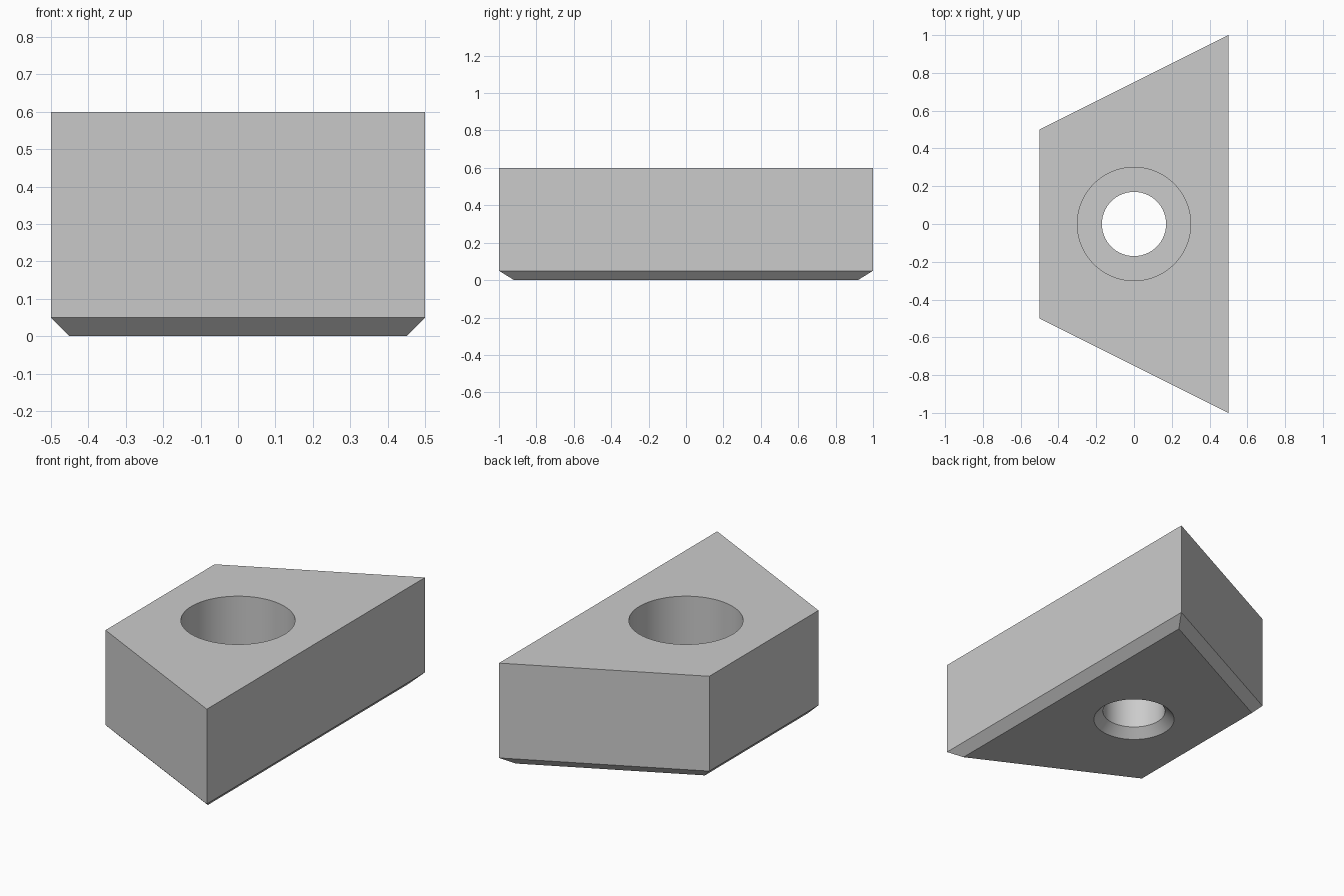
import bpy
import bmesh
from math import cos, sin, tau, radians

cube = bpy.data.objects.get("Cube")
if cube:
    bpy.data.objects.remove(cube, do_unlink=True)

HEIGHT, CHAMFER, SEGMENTS = 0.6, 0.05, 96

# Single grey finish
grey = bpy.data.materials.new("Plain grey")
grey.use_nodes = True
grey.diffuse_color = (0.6, 0.6, 0.6, 1)
grey.node_tree.nodes["Principled BSDF"].inputs["Base Color"].default_value = grey.diffuse_color


def make_object(name, bm):
    bmesh.ops.recalc_face_normals(bm, faces=bm.faces)
    mesh = bpy.data.meshes.new(name)
    bm.to_mesh(mesh)
    bm.free()
    mesh.materials.append(grey)
    obj = bpy.data.objects.new(name, mesh)
    bpy.context.collection.objects.link(obj)
    return obj


# Trapezoid block, extruded up, with a chamfer round its bottom edge
bm = bmesh.new()
outline = [(-0.5, -0.5), (0.5, -1), (0.5, 1), (-0.5, 0.5)]
base = bm.faces.new([bm.verts.new((x, y, 0)) for x, y in outline])
extruded = bmesh.ops.extrude_face_region(bm, geom=[base], use_keep_orig=True)["geom"]
top_verts = [g for g in extruded if isinstance(g, bmesh.types.BMVert)]
bmesh.ops.translate(bm, verts=top_verts, vec=(0, 0, HEIGHT))
bmesh.ops.recalc_face_normals(bm, faces=bm.faces)
bottom_edges = [e for e in bm.edges if all(v.co.z < 0.001 for v in e.verts)]
bmesh.ops.bevel(bm, geom=bottom_edges, offset=CHAMFER, offset_type='OFFSET',
                segments=1, profile=0.5, affect='EDGES')
block = make_object("nut_block", bm)

# Stepped bore: bottom countersink, screw hole, wide top recess
# (the ends run past the block so that the cut is clean)
bore = [(0.27, -0.05), (0.17, CHAMFER), (0.17, 0.3), (0.3, 0.3), (0.3, 0.7)]
bm = bmesh.new()
rings = [[bm.verts.new((r * cos(tau * i / SEGMENTS), r * sin(tau * i / SEGMENTS), z))
          for i in range(SEGMENTS)] for r, z in bore]
for low, high in zip(rings, rings[1:]):
    for i in range(SEGMENTS):
        j = (i + 1) % SEGMENTS
        bm.faces.new((low[i], low[j], high[j], high[i]))
bm.faces.new(rings[0])
bm.faces.new(rings[-1])
cutter = make_object("bore_cutter", bm)
cutter.hide_render = True

# Cut the bore and discard the cutter
cut = block.modifiers.new("Bore", 'BOOLEAN')
cut.operation = 'DIFFERENCE'
cut.solver = 'EXACT'
cut.object = cutter
bpy.ops.object.select_all(action='DESELECT')
block.select_set(True)
bpy.context.view_layer.objects.active = block
bpy.ops.object.modifier_apply(modifier=cut.name)
bpy.data.objects.remove(cutter, do_unlink=True)

# Round bore walls, crisp edges everywhere else
bpy.ops.object.shade_smooth_by_angle(angle=radians(20))
